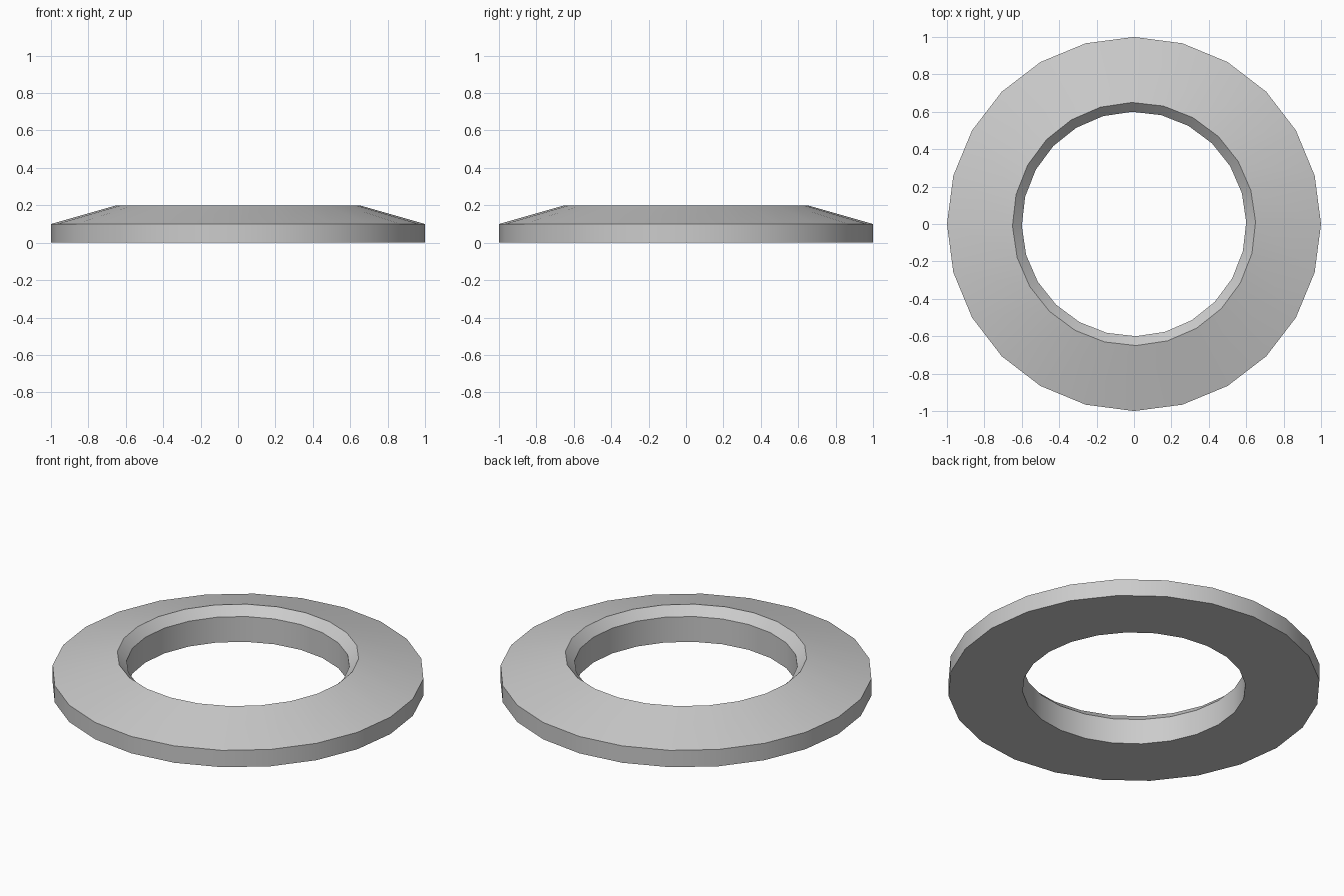
import bpy
import bmesh
from math import cos, sin, radians, tau

cube = bpy.data.objects.get("Cube")
if cube:
    bpy.data.objects.remove(cube, do_unlink=True)

SIDES = 24
# Cross-section: radius, height, and slight turn of each loop in degrees
PROFILE = [
    (1.0, 0.0, 0),      # outer wall, bottom
    (1.0, 0.1, 0),      # outer wall, top
    (0.65, 0.2, 1),     # upper rim
    (0.6, 0.15, 1),     # foot of the inner chamfer
    (0.6, 0.0, 1),      # hole, bottom
]


def lathe(name, profile, material):
    """Revolve a closed cross-section about z."""
    bm = bmesh.new()
    loops = []
    for radius, z, turn in profile:
        angles = [tau * i / SIDES + radians(turn) for i in range(SIDES)]
        loops.append([bm.verts.new((radius * cos(a), radius * sin(a), z)) for a in angles])
    for a, b in zip(loops, loops[1:] + loops[:1]):
        for i in range(SIDES):
            j = (i + 1) % SIDES
            bm.faces.new((a[i], a[j], b[j], b[i]))
    bmesh.ops.recalc_face_normals(bm, faces=bm.faces)
    mesh = bpy.data.meshes.new(name)
    bm.to_mesh(mesh)
    bm.free()
    mesh.materials.append(material)
    obj = bpy.data.objects.new(name, mesh)
    bpy.context.collection.objects.link(obj)
    return obj


# Plain grey
grey = bpy.data.materials.new("light_grey")
grey.use_nodes = True
colour = (0.6, 0.6, 0.6, 1)
grey.diffuse_color = colour
grey.node_tree.nodes["Principled BSDF"].inputs["Base Color"].default_value = colour

# Sloped ring, smooth round its walls with crisp rims
ring = lathe("sloped_ring", PROFILE, grey)
bpy.ops.object.select_all(action='DESELECT')
ring.select_set(True)
bpy.context.view_layer.objects.active = ring
bpy.ops.object.shade_smooth_by_angle(angle=radians(25))
